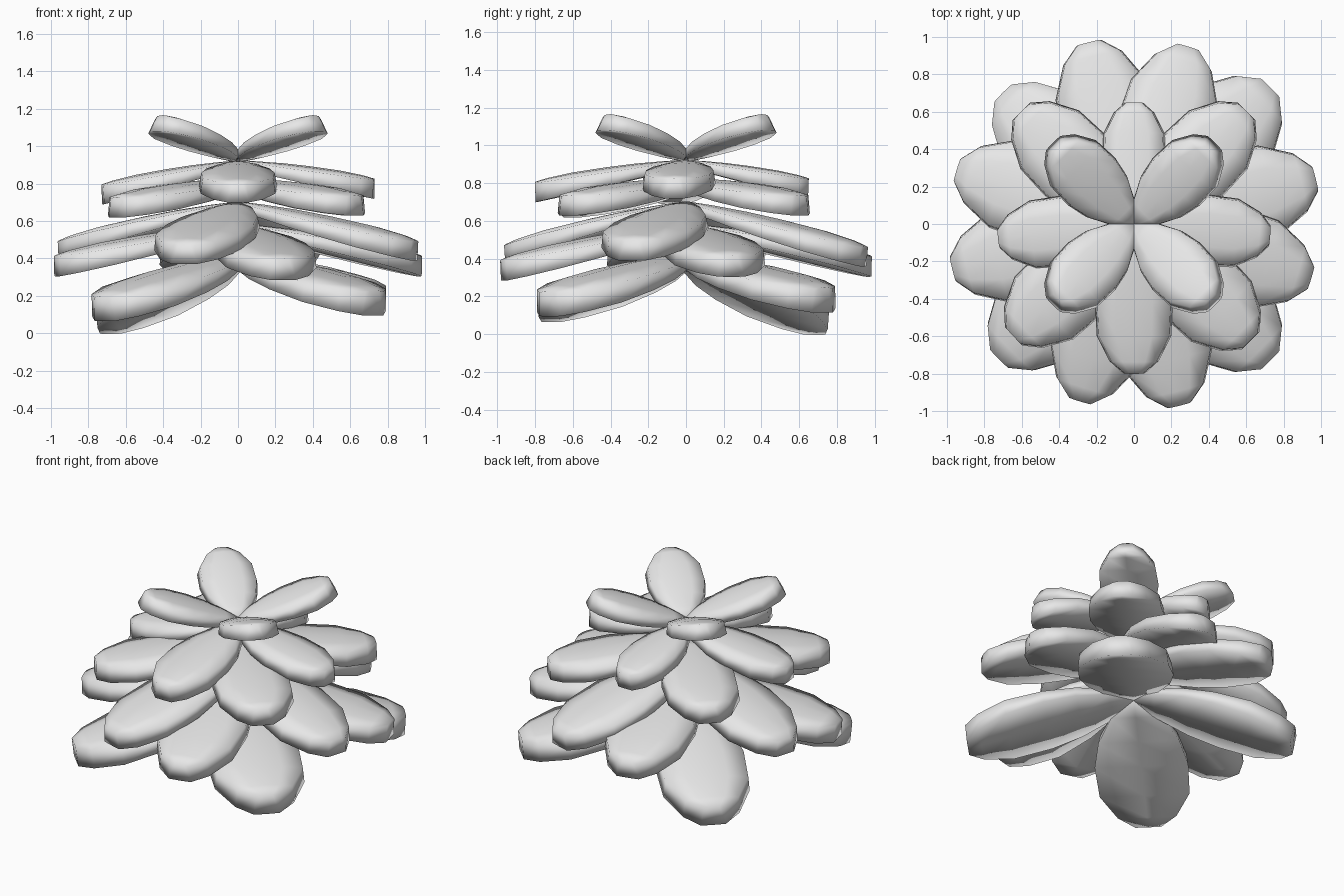
import bpy, bmesh, math
from mathutils import Matrix, Vector

cube = bpy.data.objects.get("Cube")
if cube:
    bpy.data.objects.remove(cube)

# Material
grey = bpy.data.materials.new("pale_grey")
grey.use_nodes = True
colour = (0.8, 0.8, 0.8, 1)
grey.diffuse_color = colour
grey.node_tree.nodes["Principled BSDF"].inputs["Base Color"].default_value = colour

# Petal outline: position along the length, half width, both per unit length
OUTLINE = [(0, .03), (.14, .125), (.33, .21), (.52, .245),
           (.75, .235), (.92, .15), (1, .06)]
FLARE = .012


def add_petal(name, angle, length, width, thick, root_z, tip_z):
    """Thick petal with a domed top, a flared rim and a nearly flat underside."""
    bm = bmesh.new()
    slant = math.hypot(length, tip_z - root_z)
    rings = []
    for u, half in OUTLINE:
        w = half * length * width
        rim = .035 + (thick - .035) * u
        dome = .14 * w
        x, low = u * slant, u * (slant + FLARE)
        section = [(x, -w, 0), (x, -w * .5, dome * .75), (x, 0, dome),
                   (x, w * .5, dome * .75), (x, w, 0),
                   (low, w + FLARE, -rim), (low, 0, -rim - dome * .15),
                   (low, -w - FLARE, -rim)]
        rings.append([bm.verts.new(p) for p in section])
    for a, b in zip(rings, rings[1:]):
        for i in range(len(a)):
            j = (i + 1) % len(a)
            bm.faces.new((a[i], a[j], b[j], b[i]))
    bm.faces.new(rings[0])
    bm.faces.new(rings[-1])
    bmesh.ops.recalc_face_normals(bm, faces=bm.faces)
    tilt = -math.atan2(tip_z - root_z, length)
    bm.transform(Matrix.Translation(Vector((0, 0, root_z)))
                 @ Matrix.Rotation(math.radians(angle), 4, 'Z')
                 @ Matrix.Rotation(tilt, 4, 'Y'))
    for face in bm.faces:
        face.smooth = True
    mesh = bpy.data.meshes.new(name)
    bm.to_mesh(mesh)
    bm.free()
    mesh.materials.append(grey)
    bpy.context.collection.objects.link(bpy.data.objects.new(name, mesh))


# Whorls of four petals: first angle, width factor, rim thickness, root height,
# then the turn, length and tip height of each petal
WHORLS = {
    "crown_petal": (45, 1.2, .09, .95,
                    [0, 0, 0, 0], [.57] * 4, [1.16] * 4),
    "upper_petal": (0, 1, .1, .92,
                    [-5, 0, 6, 0], [.73, .65, .73, .8], [.82, .82, .79, .8]),
    "inner_petal": (45, 1.05, .1, .82,
                    [0, 0, -2, 0], [.85, .85, .88, .88], [.73, .73, .72, .73]),
    "middle_petal": (-17, 1, .1, .7,
                     [0, 0, 0, 0], [.99] * 4, [.49, .46, .49, .47]),
    "outer_petal": (14, 1, .105, .58,
                    [0, 0, 0, 0], [1] * 4, [.41, .41, .41, .39]),
    "base_petal": (45, 1.1, .125, .42,
                   [0, 0, 0, 0], [1.03, .99, 1.02, 1.03], [.24, .12, .19, .22]),
}
for name, (start, width, thick, root_z, turns, lengths, tips) in WHORLS.items():
    for i, (turn, length, tip_z) in enumerate(zip(turns, lengths, tips)):
        add_petal(f"{name}_{i + 1}", start + 90 * i + turn,
                  length, width, thick, root_z, tip_z)
